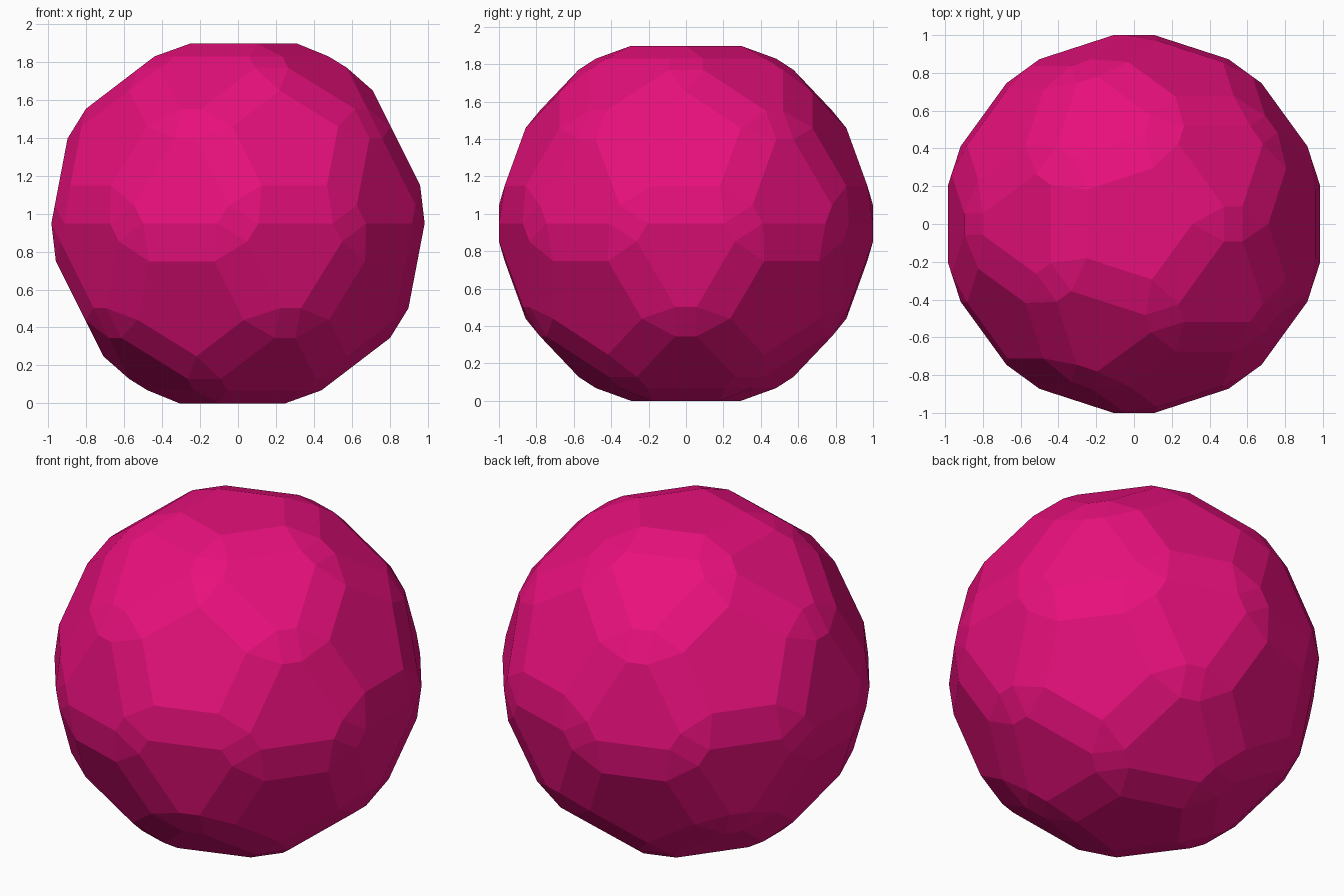
import bpy, bmesh, math
from mathutils import Matrix, Vector

if "Cube" in bpy.data.objects:
    bpy.data.objects.remove(bpy.data.objects["Cube"])

HALF_HEIGHT = 0.949

# Icosahedral symmetry: five-fold axis on z, two-fold axis in the xz plane, mirror in y
tilt = math.atan(2) / 2
two_fold = Vector((math.sin(tilt), 0, math.cos(tilt)))
generators = [
    Matrix.Rotation(math.radians(72), 3, 'Z'),
    Matrix.Rotation(math.pi, 3, two_fold),
    Matrix.Diagonal((1, -1, 1)),
]


def orbit(seed):
    """All images of one corner under the symmetry group."""
    points = [Vector(seed)]
    for p in points:
        for g in generators:
            q = g @ p
            if all((q - o).length > 0.01 for o in points):
                points.append(q)
    return points


# Pentagon corners, plus corners shared by the hexagons and small rectangles
corners = orbit((0.309, 0, HALF_HEIGHT)) + orbit((0.108, 1.0, 0))

# Faceted ball: convex skin over the corners, flat panels merged
bm = bmesh.new()
for c in corners:
    bm.verts.new(c + Vector((0, 0, HALF_HEIGHT)))
bmesh.ops.convex_hull(bm, input=bm.verts[:])
bmesh.ops.dissolve_limit(bm, angle_limit=math.radians(0.5),
                         verts=bm.verts[:], edges=bm.edges[:])
bmesh.ops.recalc_face_normals(bm, faces=bm.faces[:])

mesh = bpy.data.meshes.new("faceted_ball")
bm.to_mesh(mesh)
bm.free()
ball = bpy.data.objects.new("faceted_ball", mesh)
bpy.context.collection.objects.link(ball)

# Single pink colour
pink = bpy.data.materials.new("magenta_pink")
pink.diffuse_color = (0.8, 0.005, 0.2, 1)
pink.use_nodes = True
pink.node_tree.nodes["Principled BSDF"].inputs["Base Color"].default_value = pink.diffuse_color
mesh.materials.append(pink)
